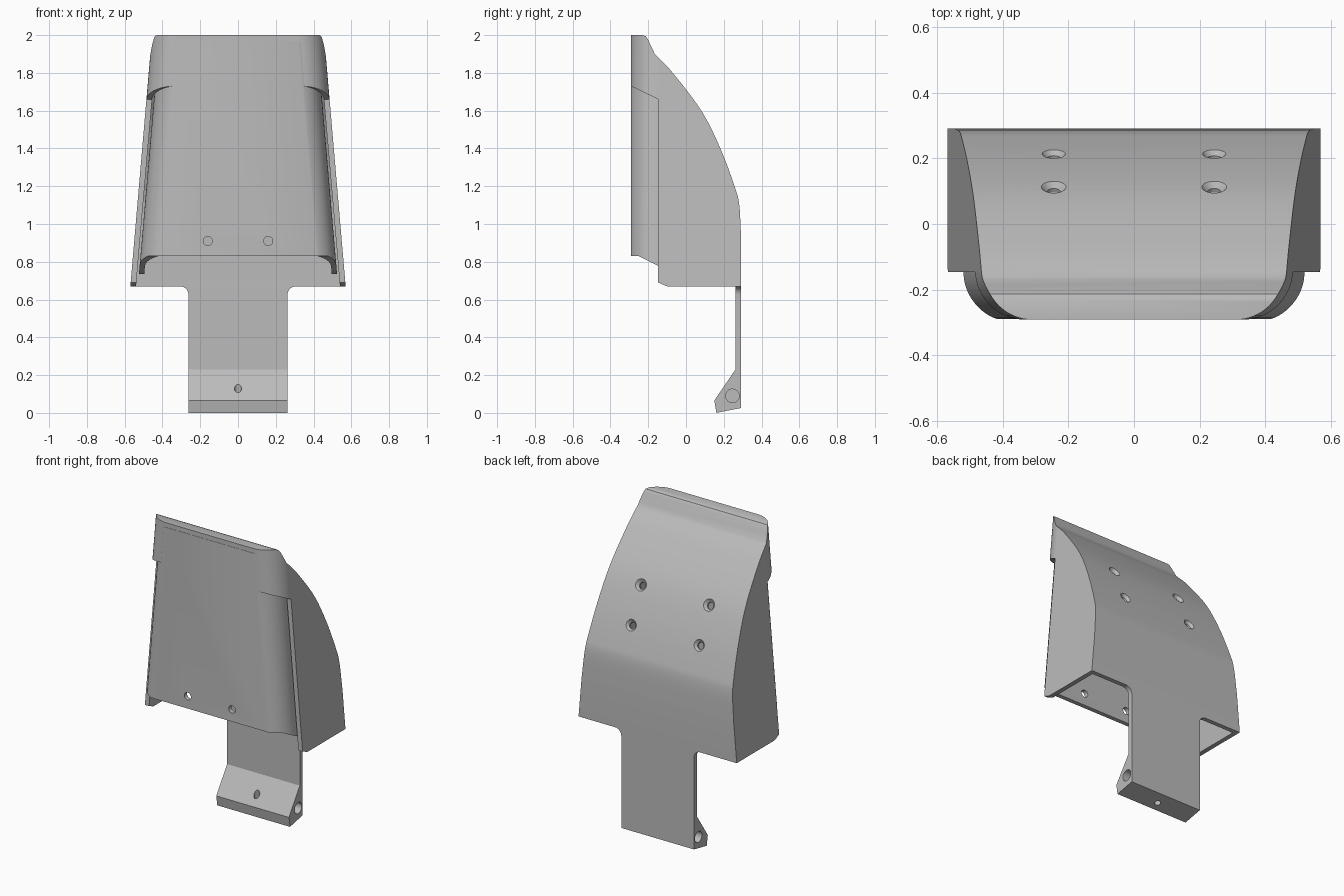
import bpy, bmesh, math
from mathutils import Vector

if "Cube" in bpy.data.objects:
    bpy.data.objects.remove(bpy.data.objects["Cube"])

grey = bpy.data.materials.new("mid_grey")
grey.use_nodes = True
GREY = (0.5, 0.5, 0.5, 1)
grey.diffuse_color = GREY
grey.node_tree.nodes["Principled BSDF"].inputs["Base Color"].default_value = GREY


def loft(name, lower, upper):
    """Closed solid between two matching rings of points."""
    bm = bmesh.new()
    a = [bm.verts.new(p) for p in lower]
    b = [bm.verts.new(p) for p in upper]
    n = len(a)
    bm.faces.new(a[::-1])
    bm.faces.new(b)
    for i in range(n):
        j = (i + 1) % n
        bm.faces.new((a[i], a[j], b[j], b[i]))
    bmesh.ops.recalc_face_normals(bm, faces=bm.faces)
    me = bpy.data.meshes.new(name)
    bm.to_mesh(me)
    bm.free()
    me.materials.append(grey)
    ob = bpy.data.objects.new(name, me)
    bpy.context.collection.objects.link(ob)
    return ob


def side_prism(name, profile, half):
    return loft(name, [(-half, y, z) for y, z in profile], [(half, y, z) for y, z in profile])


def boolean(ob, tool, op="DIFFERENCE"):
    """Apply a boolean and discard the tool."""
    m = ob.modifiers.new(op, "BOOLEAN")
    m.object, m.operation, m.solver = tool, op, "EXACT"
    bpy.context.view_layer.objects.active = ob
    bpy.ops.object.modifier_apply(modifier=m.name)
    bpy.data.objects.remove(tool)


def drill(ob, start, end, r1, r2):
    """Round or conical hole between two points."""
    start, end = Vector(start), Vector(end)
    turn = (end - start).to_track_quat("Z", "Y")
    ring = [(math.cos(i * math.tau / 24), math.sin(i * math.tau / 24), 0) for i in range(24)]
    boolean(ob, loft("drill", [start + turn @ (Vector(p) * r1) for p in ring],
                     [end + turn @ (Vector(p) * r2) for p in ring]))


def half_width(z):
    return 0.57 - (z - 0.67) * 0.086


def tapered(name, inset, front, radius=0.145, back=0.5):
    """Tapering block with rounded vertical front corners."""
    rings = []
    for z in (0.4, 2.2):
        w = half_width(z) - inset
        right = [(w, back, z)]
        for i in range(17):
            t = i / 16 * math.pi / 2
            right.append((w - radius + radius * math.cos(t), front + radius - radius * math.sin(t), z))
        rings.append(right + [(-x, y, h) for x, y, h in reversed(right)])
    return loft(name, *rings)


def spline(pts, steps=6):
    """Smooth curve through the points."""
    p = [Vector(q) for q in pts]
    p = [2 * p[0] - p[1]] + p + [2 * p[-1] - p[-2]]
    out = []
    for a, b, c, d in zip(p, p[1:], p[2:], p[3:]):
        for i in range(steps):
            t = i / steps
            out.append(0.5 * (2 * b + (c - a) * t + (2 * a - 5 * b + 4 * c - d) * t * t
                              + (3 * b - a - 3 * c + d) * t ** 3))
    return [tuple(q) for q in out] + [tuple(pts[-1])]


FRONT, STEP, BACK = -0.292, -0.147, 0.292
WALL = 0.03
curve = spline([(BACK, 0.92), (0.282, 1.1), (0.257, 1.2), (0.182, 1.4), (0.081, 1.6),
                (-0.07, 1.8), (-0.165, 1.9)])

# Housing: curved back, tapered sides and a rounded cap at the top
housing = tapered("housing", 0, FRONT)
outline = [(STEP, 0.69), (-0.10, 0.67), (BACK, 0.67)] + curve + [
    (-0.203, 1.98), (-0.213, 1.994), (-0.23, 2.0), (-0.35, 2.0), (-0.35, 1.76), (FRONT, 1.73), (STEP, 1.66)]
boolean(housing, side_prism("outline", outline, 1), "INTERSECT")

# Hollow, open at the front and the bottom
cavity = tapered("cavity", WALL, FRONT - 0.007)
inner = [(-0.4, 0.5), (BACK - WALL, 0.5)]
inner += [(y - 0.028, z - 0.014) for y, z in curve] + [(-0.235, 1.97), (-0.4, 1.97)]
boolean(cavity, side_prism("inner", inner, 1), "INTERSECT")
boolean(housing, cavity)

# Countersunk screw holes in the curved back
for x in (-0.245, 0.245):
    for y, z, ny, nz in ((0.216, 1.32, 0.91, 0.41), (0.113, 1.543, 0.857, 0.515)):
        c, n = Vector((x, y, z)), Vector((0, ny, nz))
        drill(housing, c + n * 0.02, c - n * 0.08, 0.021, 0.021)
        drill(housing, c + n * 0.01, c - n * 0.02, 0.046, 0.019)

# Front panel: bent sheet tucked inside the housing
panel = tapered("front_panel", 0.04, FRONT - 0.006)
sheet = [(FRONT + 0.002, 0.83), (-0.25, 0.83), (-0.06, 0.735), (-0.06, 1.66),
         (-0.2, 1.968), (FRONT + 0.002, 1.968)]
boolean(panel, side_prism("sheet", sheet, 1), "INTERSECT")
boolean(panel, tapered("panel_inside", 0.068, FRONT + 0.03, 0.12))
for x in (-0.16, 0.16):
    drill(panel, (x, -0.4, 0.91), (x, -0.2, 0.91), 0.024, 0.024)

# Strap below the housing, flared where it meets the back wall
W, R, TOP, FOOT = 0.262, 0.045, 0.67, 0.23
edge = [(W, FOOT)]
for i in range(9):
    t = i / 8 * math.pi / 2
    edge.append((W + R - R * math.cos(t), TOP - R + R * math.sin(t)))
edge += [(-x, z) for x, z in reversed(edge)]
strap = loft("strap", [(x, BACK - WALL, z) for x, z in edge], [(x, BACK, z) for x, z in edge])

# Wedge foot with a cross hole and a small upright hole
foot = side_prism("foot", [(BACK - WALL, FOOT), (0.15, 0.066), (0.161, 0), (BACK, 0.026), (BACK, FOOT)], W)
for s in (-1, 1):
    drill(foot, (s * 0.4, 0.246, 0.09), (s * 0.2, 0.246, 0.09), 0.036, 0.036)
drill(foot, (0, 0.17, 0.25), (0, 0.222, -0.02), 0.019, 0.019)

# Smooth shading with crisp edges
bpy.ops.object.select_all(action="DESELECT")
for ob in (housing, panel, strap, foot):
    ob.select_set(True)
bpy.context.view_layer.objects.active = housing
bpy.ops.object.shade_smooth_by_angle(angle=math.radians(25))
